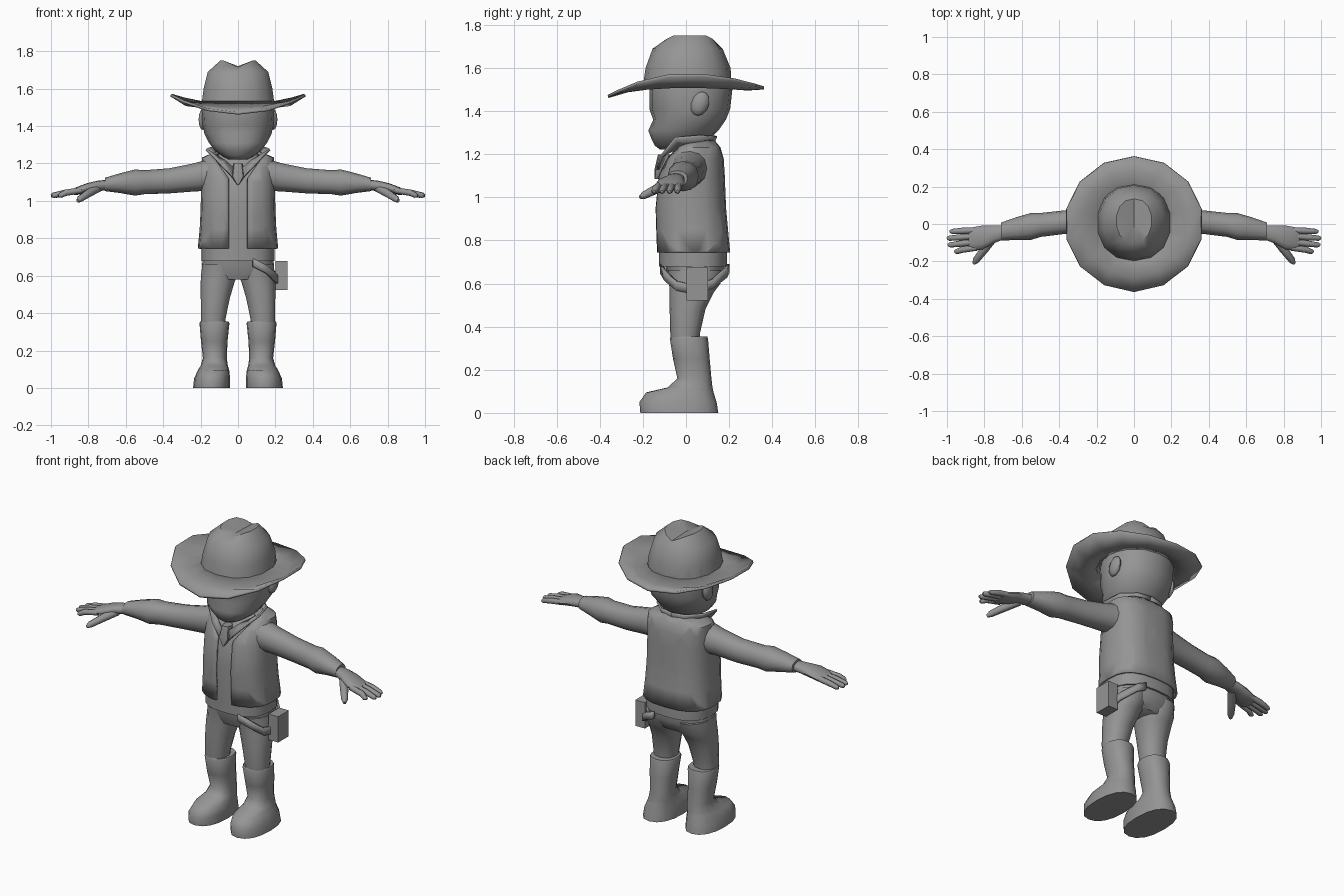
import bpy, bmesh, math
from mathutils import Vector

if "Cube" in bpy.data.objects:
    bpy.data.objects.remove(bpy.data.objects["Cube"])

grey = bpy.data.materials.new("plain grey")
grey.diffuse_color = (0.3, 0.3, 0.3, 1)
grey.use_nodes = True
grey.node_tree.nodes["Principled BSDF"].inputs["Base Color"].default_value = grey.diffuse_color


def finish(name, bm, mirror=False, thick=0, offset=0, angle=50):
    bmesh.ops.recalc_face_normals(bm, faces=bm.faces)
    me = bpy.data.meshes.new(name)
    bm.to_mesh(me)
    bm.free()
    me.materials.append(grey)
    ob = bpy.data.objects.new(name, me)
    bpy.context.collection.objects.link(ob)
    bpy.ops.object.select_all(action='DESELECT')
    ob.select_set(True)
    bpy.context.view_layer.objects.active = ob
    bpy.ops.object.shade_smooth_by_angle(angle=math.radians(angle))
    if thick:
        m = ob.modifiers.new("thickness", 'SOLIDIFY')
        m.thickness, m.offset = thick, offset
    if mirror:
        ob.modifiers.new("mirror", 'MIRROR').use_mirror_merge = False
    return ob


def skin(bm, rings, caps=True):
    """Join rings of points with faces."""
    vs = [[bm.verts.new(p) for p in r] for r in rings]
    n = len(vs[0])
    for a, b in zip(vs, vs[1:]):
        for i in range(n):
            j = (i + 1) % n
            bm.faces.new((a[i], a[j], b[j], b[i]))
    if caps:
        bm.faces.new(vs[0])
        bm.faces.new(vs[-1])
    return vs


def oval(n, p=2.0):
    out = []
    for i in range(n):
        t = math.tau * i / n - math.pi / 2
        c, s = math.cos(t), math.sin(t)
        out.append((math.copysign(abs(c) ** (2 / p), c), math.copysign(abs(s) ** (2 / p), s)))
    return out


def stack(rows, n=16, p=2.4):
    """Rings up z; each row is z, x min, x max, y front, y back."""
    return [[((x0 + x1) / 2 + (x1 - x0) / 2 * c, (y0 + y1) / 2 + (y1 - y0) / 2 * s, z)
             for c, s in oval(n, p)] for z, x0, x1, y0, y1 in rows]


def body(name, rows, n=16, p=2.4, **kw):
    bm = bmesh.new()
    skin(bm, stack([(z, -w, w, f, b) for z, w, f, b in rows], n, p))
    return finish(name, bm, **kw)


def sideways(bm, rows, n=12):
    """Rings along x; each row is x, y, z, y radius, z radius."""
    skin(bm, [[(x, y + ry * c, z + rz * s) for c, s in oval(n, 2.2)] for x, y, z, ry, rz in rows])


def tube(bm, pts, radii, n=8):
    pts = [Vector(p) for p in pts]
    d = (pts[-1] - pts[0]).normalized()
    u = d.cross(Vector((0, 0, 1))).normalized()
    v = u.cross(d)
    skin(bm, [[q + u * r * c + v * r * s for c, s in oval(n)] for q, r in zip(pts, radii)])


def strip(name, a, b, thick, mirror=False):
    bm = bmesh.new()
    va, vb = ([bm.verts.new(p) for p in e] for e in (a, b))
    for i in range(len(a) - 1):
        bm.faces.new((va[i], va[i + 1], vb[i + 1], vb[i]))
    return finish(name, bm, mirror, thick)


# Head, neck and ears
body("head", [(1.222, .05, -.12, .02), (1.24, .085, -.145, .05), (1.27, .125, -.16, .11),
              (1.31, .155, -.175, .15), (1.36, .18, -.152, .185), (1.41, .19, -.17, .205),
              (1.5, .195, -.17, .215), (1.6, .18, -.15, .2)], p=2.2)
body("neck", [(1.15, .085, -.06, .12), (1.3, .08, -.05, .11)], p=2)
bm = bmesh.new()
bmesh.ops.create_uvsphere(bm, u_segments=10, v_segments=6, radius=1)
for v in bm.verts:
    v.co = (.188 + v.co.x * .024, .065 + v.co.y * .043 + v.co.z * .01, 1.435 + v.co.z * .056)
finish("ears", bm, mirror=True)

# Hat crown with a creased top
bm = bmesh.new()
rings = stack([(1.515, -.2, .2, -.2, .212), (1.6, -.188, .188, -.188, .207),
               (1.69, -.165, .165, -.155, .17), (1.73, -.095, .095, -.1, .135)], 14, 2.2)
rings[-1] = [(x, y, 1.715 + .037 * min(1, abs(x) / .08)) for x, y, z in rings[-1]]
top = skin(bm, rings, caps=False)[-1]
centre = bm.verts.new((0, .0, 1.72))
for i in range(14):
    bm.faces.new((top[i], top[(i + 1) % 14], centre))
finish("hat_crown", bm, angle=40)

# Hat brim, curled up at the sides and dipped in front
bm = bmesh.new()
inner, mid, outer = [], [], []
for c, s in oval(14):
    drop = s * s * (.102 if s < 0 else .062)
    inner.append((.19 * c, .195 * s + .005, 1.53))
    mid.append((.285 * c, .285 * s, 1.515 - .2 * drop))
    outer.append((.368 * c, .362 * s, 1.57 - drop))
skin(bm, [inner, mid, outer], caps=False)
finish("hat_brim", bm, thick=.014)

# Shirt and open vest
body("shirt", [(.68, .195, -.125, .19), (.75, .195, -.125, .19), (.95, .185, -.13, .17),
               (1.1, .18, -.115, .165), (1.2, .17, -.07, .155), (1.25, .1, -.03, .13)], 20, 2.6)
bm = bmesh.new()
skin(bm, stack([(z, -w, w, f, b) for z, w, f, b in (
    (.745, .215, -.138, .205), (.85, .205, -.142, .195), (.95, .2, -.145, .186),
    (1.1, .197, -.13, .18), (1.18, .197, -.095, .175), (1.232, .192, -.055, .16),
    (1.268, .11, -.02, .13))], 20, 2.6), caps=False)
for sx in (-1, 1):  # straight opening, then the neck V
    for co, no in (((sx * .05, 0, 0), (1, 0, 0)), ((sx * .05, 0, 1.12), (1, 0, -sx * .7))):
        bmesh.ops.bisect_plane(bm, geom=bm.verts[:] + bm.edges[:] + bm.faces[:],
                               plane_co=co, plane_no=no)
gap = []
for f in bm.faces:
    c = f.calc_center_median()
    if c.y < 0 and abs(c.x) < max(.05, .05 + (c.z - 1.12) * .7):
        gap.append(f)
bmesh.ops.delete(bm, geom=gap, context='FACES')
finish("vest", bm, thick=.012, offset=-1)

# Flared collar and neckerchief knot
strip("collar",
      [(.005, -.138, 1.1), (.09, -.115, 1.19), (.17, -.05, 1.275), (.15, .06, 1.285),
       (.08, .125, 1.285), (0, .14, 1.285)],
      [(.005, -.125, 1.16), (.07, -.09, 1.215), (.11, -.03, 1.235), (.11, .06, 1.235),
       (.06, .11, 1.235), (0, .12, 1.235)], .012, True)
body("neck_knot", [(1.085, .004, -.146, -.125), (1.13, .036, -.146, -.1),
                   (1.2, .026, -.13, -.07)], 8)

# Sleeves with a turned cuff
bm = bmesh.new()
sideways(bm, [(.15, .02, 1.14, .085, .085), (.24, .015, 1.125, .07, .075),
              (.37, .01, 1.107, .063, .067), (.5, -.005, 1.1, .064, .064),
              (.55, -.013, 1.098, .072, .07), (.63, -.025, 1.095, .061, .053),
              (.71, -.04, 1.088, .048, .036)])
finish("sleeves", bm, True)

# Hands: palm, four fingers and thumb
bm = bmesh.new()
sideways(bm, [(.69, -.043, 1.086, .036, .028), (.75, -.055, 1.08, .048, .028),
              (.81, -.072, 1.068, .064, .026), (.865, -.08, 1.052, .062, .021),
              (.885, -.08, 1.048, .052, .014)])
for i, reach in enumerate((.985, 1, .995, .96)):
    y0, y1 = -.034 - .031 * i, -.04 - .036 * i
    tube(bm, [(.84, y0, 1.056), (.92, (y0 + y1) / 2, 1.044), (reach - .012, y1, 1.03),
              (reach, y1, 1.027)], [.016, .017, .014, .007])
tube(bm, [(.75, -.07, 1.068), (.8, -.135, 1.04), (.845, -.195, 1.01), (.857, -.212, 1)],
     [.024, .023, .018, .009])
finish("hands", bm, True)

# Trousers
body("trouser_hips", [(.58, .17, -.065, .135), (.61, .195, -.078, .16), (.65, .193, -.09, .178),
                      (.7, .188, -.1, .18)])
bm = bmesh.new()
skin(bm, stack([(.3, .07, .195, -.065, .06), (.37, .065, .2, -.073, .065),
                (.48, .042, .201, -.076, .09), (.56, .018, .202, -.077, .13),
                (.6, .004, .2, -.078, .16), (.66, .002, .193, -.085, .178)], 14, 2.2))
finish("trouser_legs", bm, True)

# Boots
bm = bmesh.new()
skin(bm, stack([(0, .042, .24, -.212, .15), (.05, .042, .235, -.216, .142),
                (.095, .047, .215, -.185, .128), (.118, .054, .2, -.085, .123),
                (.16, .06, .188, -.04, .118), (.25, .056, .198, -.06, .11),
                (.345, .046, .206, -.075, .102), (.355, .05, .202, -.07, .098)], 16, 2.3))
finish("boots", bm, True, angle=60)

# Holster on its strap
path = [(.08, -.115, .67), (.15, -.095, .635), (.2, -.045, .59), (.213, .05, .57),
        (.195, .125, .6), (.13, .185, .65), (.08, .195, .67)]
strip("holster_strap", [(x, y, z + .022) for x, y, z in path],
      [(x, y, z - .022) for x, y, z in path], .014)
bm = bmesh.new()
bmesh.ops.create_cube(bm, size=1)
for v in bm.verts:
    v.co = (.233 + v.co.x * .064, .053 + v.co.y * .1, .6 + v.co.z * .155)
finish("holster", bm)
